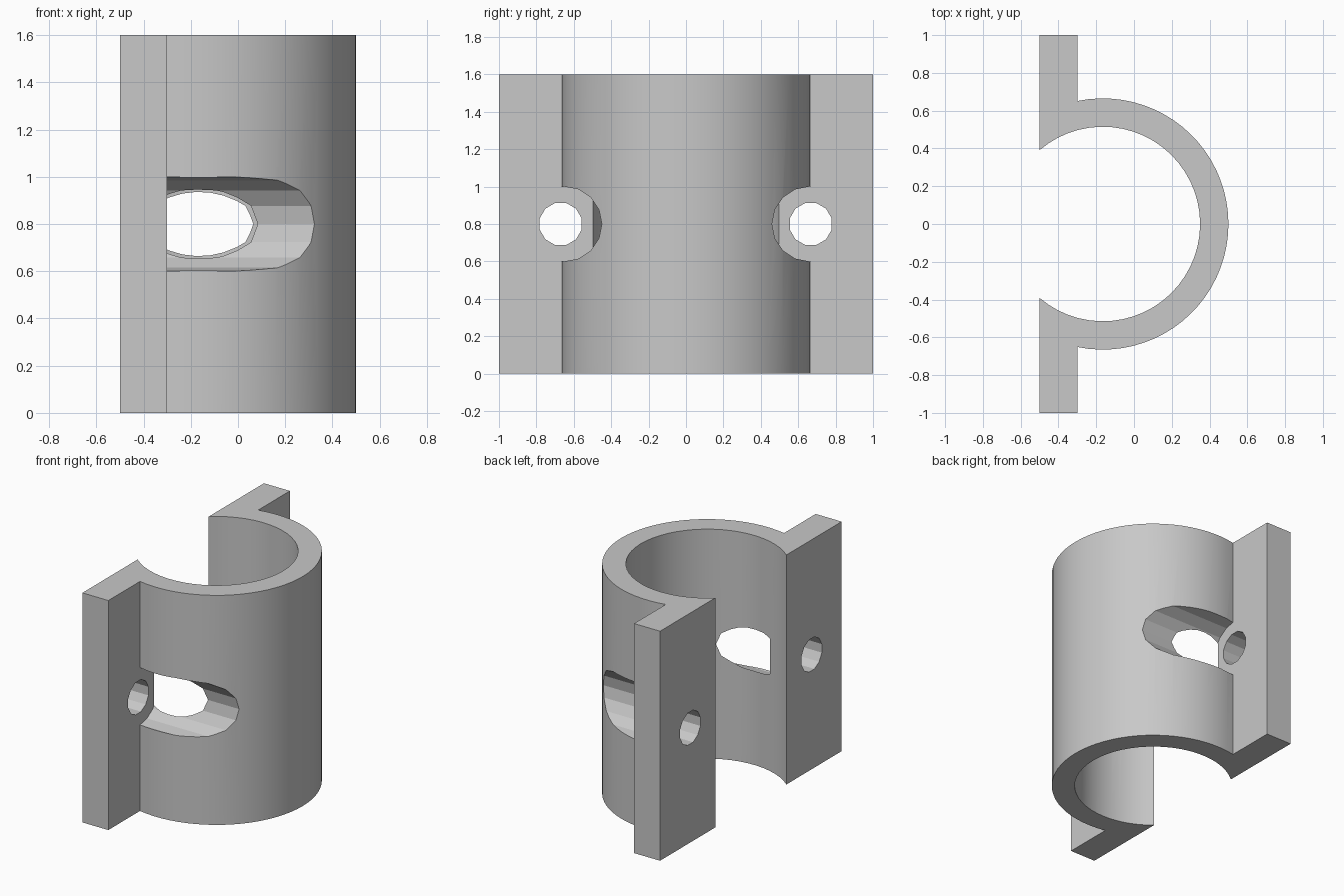
import bpy, bmesh, math
from mathutils import Matrix

cube = bpy.data.objects.get("Cube")
if cube:
    bpy.data.objects.remove(cube, do_unlink=True)

HEIGHT = 1.6
CENTRE_X = -0.165
OUTER_R, INNER_R = 0.665, 0.515
BACK_X, FLANGE_X = -0.5, -0.3

grey = bpy.data.materials.new("plain grey")
grey.use_nodes = True
colour = (0.58, 0.58, 0.58, 1)
grey.diffuse_color = colour
grey.node_tree.nodes["Principled BSDF"].inputs["Base Color"].default_value = colour


def arc(radius, end_x, steps):
    """Arc through +x, from the +y end to the -y end, both at end_x."""
    limit = math.acos((end_x - CENTRE_X) / radius)
    angles = [limit * (1 - 2 * i / steps) for i in range(steps + 1)]
    return [(CENTRE_X + radius * math.cos(a), radius * math.sin(a)) for a in angles]


def make_object(name, bm):
    bmesh.ops.recalc_face_normals(bm, faces=bm.faces)
    mesh = bpy.data.meshes.new(name)
    bm.to_mesh(mesh)
    bm.free()
    mesh.materials.append(grey)
    obj = bpy.data.objects.new(name, mesh)
    bpy.context.collection.objects.link(obj)
    return obj


# Half clamp with two flanges, extruded from one outline
outline = [(BACK_X, 1), (FLANGE_X, 1)]
outline += arc(OUTER_R, FLANGE_X, 40)
outline += [(FLANGE_X, -1), (BACK_X, -1)]
outline += reversed(arc(INNER_R, BACK_X, 40))
bm = bmesh.new()
base = bm.faces.new([bm.verts.new((x, y, 0)) for x, y in outline])
top = bmesh.ops.extrude_face_region(bm, geom=[base])["geom"]
bmesh.ops.translate(bm, vec=(0, 0, HEIGHT),
                    verts=[v for v in top if isinstance(v, bmesh.types.BMVert)])
clamp = make_object("half_clamp", bm)


def bore(name, x0, x1, y, radius, sides, turn):
    """Cut a round hole along x out of the clamp."""
    bm = bmesh.new()
    place = (Matrix.Translation(((x0 + x1) / 2, y, HEIGHT / 2))
             @ Matrix.Rotation(math.pi / 2, 4, 'Y') @ Matrix.Rotation(turn, 4, 'Z'))
    bmesh.ops.create_cone(bm, cap_ends=True, segments=sides, radius1=radius,
                          radius2=radius, depth=x1 - x0, matrix=place)
    cutter = make_object(name, bm)
    cutter.hide_render = True
    mod = clamp.modifiers.new(name, 'BOOLEAN')
    mod.operation = 'DIFFERENCE'
    mod.solver = 'EXACT'
    mod.object = cutter
    bpy.ops.object.modifier_apply(modifier=mod.name)
    bpy.data.objects.remove(cutter, do_unlink=True)


bpy.context.view_layer.objects.active = clamp
clamp.select_set(True)

# Screw head clearance in the wall, then bolt hole through each flange
for side, y in (("front", -0.65), ("back", 0.66)):
    bore(side + "_clearance", FLANGE_X, 0.8, y, 0.2, 16, 0)
for side, y in (("front", -0.67), ("back", 0.667)):
    bore(side + "_bolt_hole", -0.7, -0.2, y, 0.116, 12, math.pi / 12)

bpy.ops.object.shade_smooth_by_angle(angle=math.radians(20))
